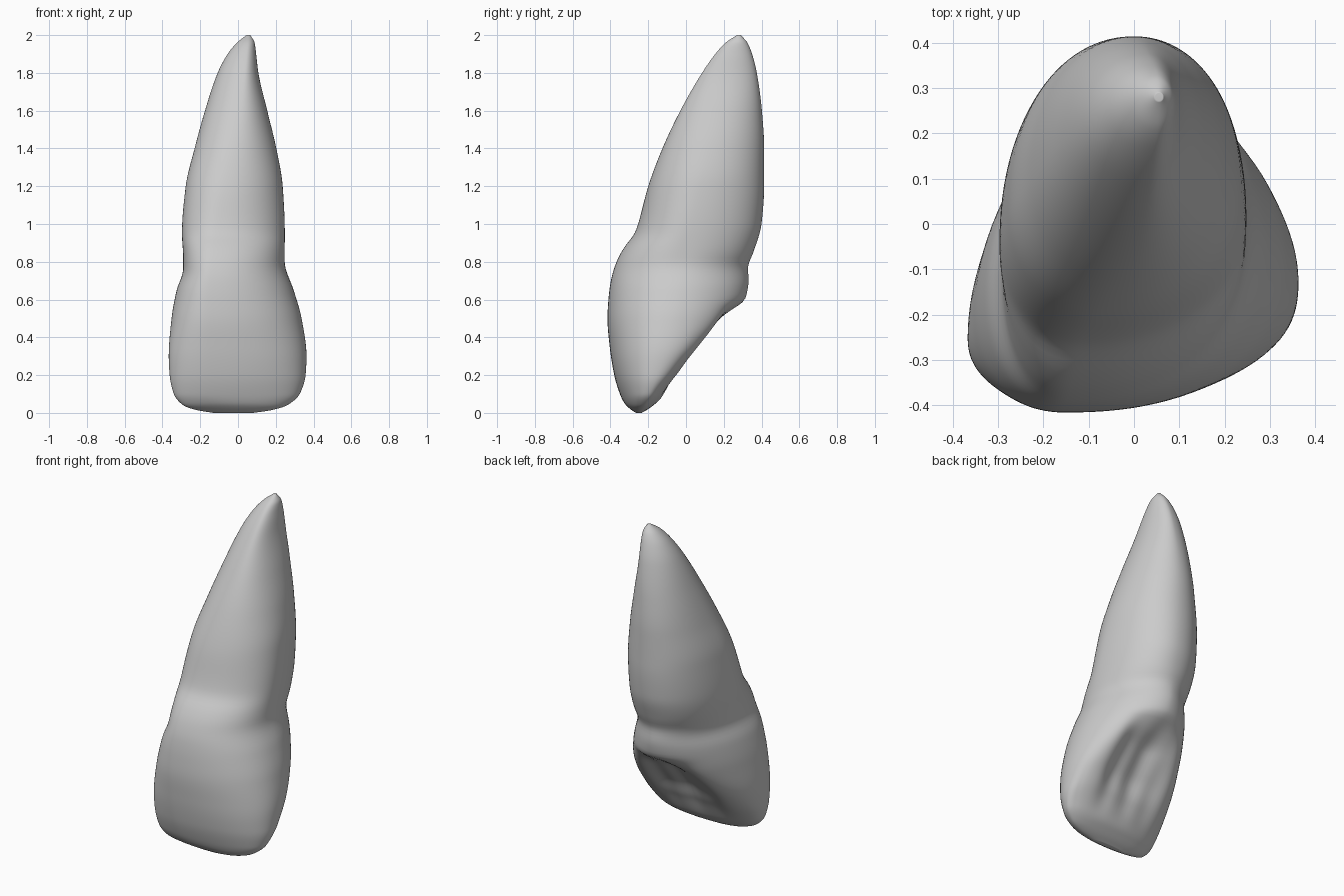
import bpy, bmesh, math

if "Cube" in bpy.data.objects:
    bpy.data.objects.remove(bpy.data.objects["Cube"])


def curve(*pts):
    """Smooth (monotone cubic) function of height through (z, value) points."""
    n = len(pts)
    d = [(pts[i + 1][1] - pts[i][1]) / (pts[i + 1][0] - pts[i][0]) for i in range(n - 1)]
    m = [d[0]] + [0 if d[i - 1] * d[i] <= 0 else 2 * d[i - 1] * d[i] / (d[i - 1] + d[i])
                  for i in range(1, n - 1)] + [d[-1]]

    def f(z):
        i = 0
        while i < n - 2 and z > pts[i + 1][0]:
            i += 1
        (z0, a), (z1, b) = pts[i], pts[i + 1]
        h = z1 - z0
        t = min(1, max(0, (z - z0) / h))
        return ((2*t**3 - 3*t*t + 1) * a + (t**3 - 2*t*t + t) * h * m[i]
                + (3*t*t - 2*t**3) * b + (t**3 - t*t) * h * m[i + 1])
    return f


# silhouette profiles of the tooth: left, right, front, back
x_left = curve((0, -.13), (.015, -.22), (.04, -.29), (.1, -.34), (.2, -.362), (.3, -.367), (.5, -.352),
               (.65, -.325), (.76, -.29), (.82, -.29), (.95, -.297), (1.2, -.277), (1.4, -.23),
               (1.6, -.175), (1.8, -.108), (1.9, -.055), (1.96, -.005), (2, .045))
x_right = curve((0, .08), (.015, .18), (.04, .26), (.1, .327), (.2, .358), (.3, .363), (.5, .337),
                (.65, .295), (.8, .247), (.95, .248), (1.2, .237), (1.4, .203), (1.6, .155),
                (1.8, .108), (1.9, .096), (1.96, .088), (2, .065))
y_front = curve((0, -.265), (.02, -.295), (.05, -.325), (.1, -.35), (.2, -.38), (.35, -.404), (.5, -.416),
                (.6, -.411), (.7, -.398), (.8, -.368), (.88, -.325), (.945, -.275), (.98, -.26), (1.2, -.2),
                (1.4, -.125), (1.6, -.03), (1.8, .085), (1.9, .155), (1.96, .21), (2, .27))
y_back = curve((0, -.235), (.02, -.2), (.05, -.16), (.1, -.1), (.2, .03), (.3, .13), (.4, .21), (.5, .275),
               (.57, .303), (.64, .324), (.7, .332), (.77, .328), (.85, .357), (1, .4), (1.2, .414), (1.4, .414),
               (1.6, .402), (1.8, .375), (1.9, .35), (1.96, .325), (2, .29))
# where the extreme points sit on each cross-section
y_left = curve((0, -.25), (.05, -.275), (.3, -.25), (.6, -.16), (.9, -.06), (1.2, .03), (1.6, .17), (2, .28))
y_right = curve((0, -.25), (.05, -.215), (.3, -.13), (.6, -.06), (.9, 0), (1.2, .08), (1.6, .19), (2, .28))
x_front = curve((0, -.03), (.1, -.12), (.6, -.15), (1, -.11), (1.6, .01), (2, .055))
x_back = curve((0, 0), (.1, .08), (.4, .05), (.8, .0), (1.4, 0), (1.8, .03), (2, .055))
# squareness of the section, and depth and width of the hollow behind the crown
n_front = curve((0, 2), (.3, 2.25), (.8, 2.25), (1, 2.1), (1.4, 2.1), (2, 2))
n_back = curve((0, 2), (.3, 2.1), (.5, 1.9), (.7, 1.8), (.9, 2.1), (2, 2))
hollow = curve((0, 0), (.05, 0), (.2, .1), (.33, .16), (.45, .15), (.54, .06), (.6, 0), (2, 0))
width = curve((0, .28), (.15, .26), (.35, .21), (.5, .16), (2, .16))


def section_point(z, a):
    """Four superellipse quadrants joined at the section's extreme points."""
    c, s = math.cos(a), math.sin(a)
    e = 2 / (n_back(z) if s > 0 else n_front(z))
    x0, y_end = (x_back(z), y_back(z)) if s > 0 else (x_front(z), y_front(z))
    x_end, y0 = (x_right(z), y_right(z)) if c > 0 else (x_left(z), y_left(z))
    x = x0 + (x_end - x0) * abs(c) ** e
    y = y0 + (y_end - y0) * abs(s) ** e
    if s > 0:
        u = abs(x - .03) / width(z)
        y -= hollow(z) * math.exp(-u ** 2.6) * (1 + .06 * math.cos(x * 40)) * min(1, 2 * s)
    return x, y, z


# tooth: stacked sections joined into one smooth skin
RINGS, SEGS = 140, 112
bm = bmesh.new()
rings = []
for i in range(RINGS + 1):
    z = 1 - math.cos(math.pi * i / RINGS)
    rings.append([bm.verts.new(section_point(z, 2 * math.pi * (j + .5) / SEGS)) for j in range(SEGS)])
for lo, hi in zip(rings, rings[1:]):
    for j in range(SEGS):
        k = (j + 1) % SEGS
        bm.faces.new((lo[j], lo[k], hi[k], hi[j]))
for ring in (rings[0], rings[-1]):
    centre = bm.verts.new([sum(v.co[k] for v in ring) / SEGS for k in range(3)])
    for j in range(SEGS):
        bm.faces.new((ring[j], ring[(j + 1) % SEGS], centre))
bmesh.ops.recalc_face_normals(bm, faces=bm.faces)
for f in bm.faces:
    f.smooth = True
mesh = bpy.data.meshes.new("tooth")
bm.to_mesh(mesh)
bm.free()
tooth = bpy.data.objects.new("tooth", mesh)
bpy.context.collection.objects.link(tooth)

# soften the skin slightly
mod = tooth.modifiers.new("soften", 'SMOOTH')
mod.factor, mod.iterations = .5, 3
